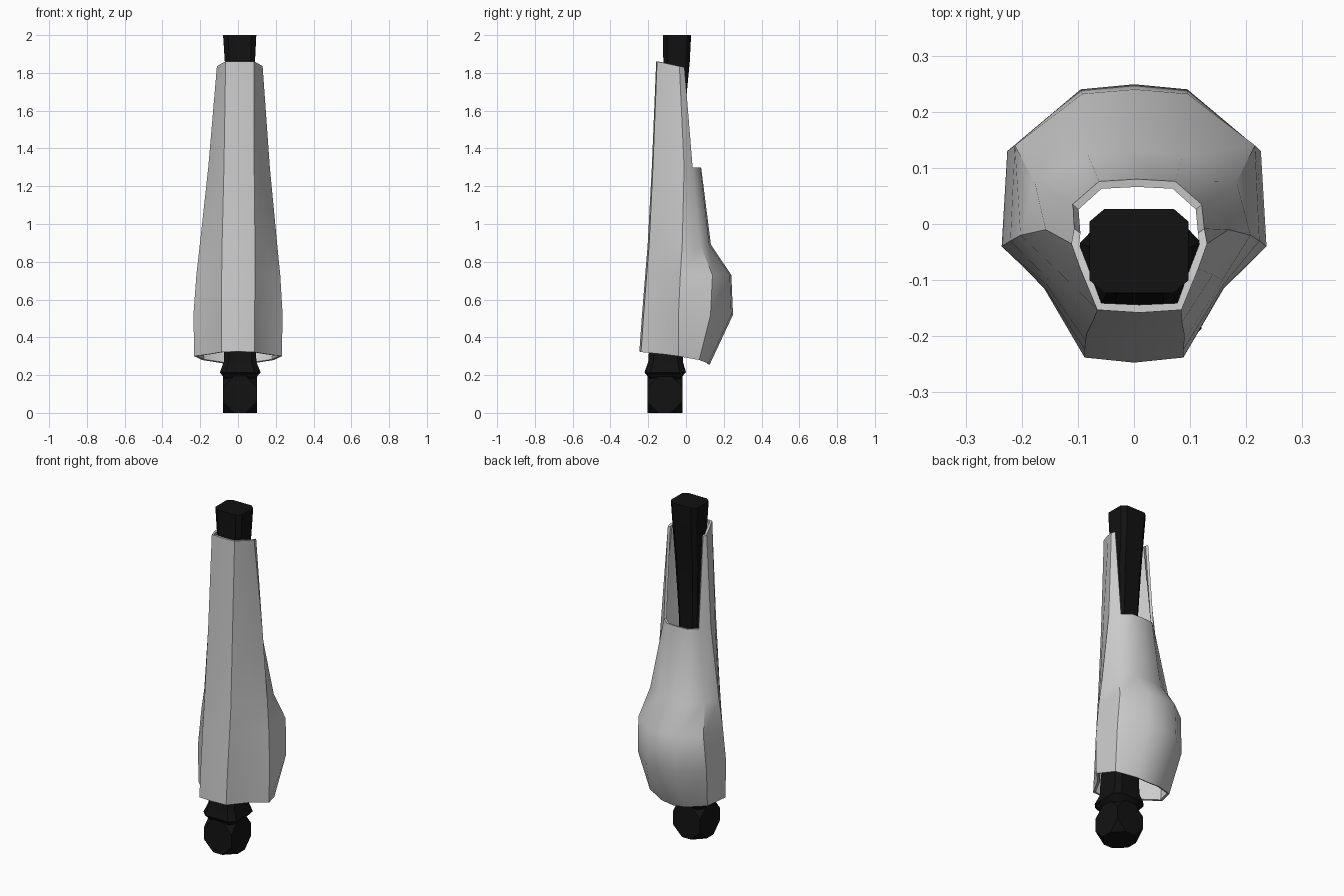
import bpy, bmesh

if "Cube" in bpy.data.objects:
    bpy.data.objects.remove(bpy.data.objects["Cube"])

black = bpy.data.materials.new("black")
black.diffuse_color = (0.006, 0.006, 0.006, 1)
black.use_nodes = True
black.node_tree.nodes["Principled BSDF"].inputs["Base Color"].default_value = black.diffuse_color


def finish(name, bm, mat=None, thickness=0, angle=0.6):
    bmesh.ops.recalc_face_normals(bm, faces=bm.faces)
    me = bpy.data.meshes.new(name)
    bm.to_mesh(me)
    bm.free()
    ob = bpy.data.objects.new(name, me)
    bpy.context.collection.objects.link(ob)
    bpy.ops.object.select_all(action='DESELECT')
    ob.select_set(True)
    bpy.context.view_layer.objects.active = ob
    if mat:
        me.materials.append(mat)
    if thickness:
        mod = ob.modifiers.new("wall", 'SOLIDIFY')
        mod.thickness = thickness
        mod.offset = -1
        bpy.ops.object.modifier_apply(modifier=mod.name)
    bpy.ops.object.shade_smooth_by_angle(angle=angle)
    return ob


def loft(bm, rings, caps):
    rows = [[bm.verts.new(p) for p in r] for r in rings]
    for a, b in zip(rows, rows[1:]):
        n = len(a)
        for i in range(n):
            bm.faces.new((a[i], a[(i + 1) % n], b[(i + 1) % n], b[i]))
    if caps:
        bm.faces.new(rows[0])
        bm.faces.new(rows[-1])
    return rows


def mirrored(half):
    """Half outline from front centre to back centre -> closed ring."""
    return half + [(-x, y, z) for x, y, z in reversed(half[1:-1])]


def level(z, pts):
    return [(x, y, z) for x, y in pts]


# Shin shell: half outlines, front centre round to back centre
halves = [
    [(0, -.247, .325), (.088, -.238, .322), (.16, -.115, .31), (.232, -.04, .3),
     (.19, .07, .28), (.08, .118, .262), (0, .125, .255)],
    level(.52, [(0, -.233), (.088, -.224), (.16, -.112), (.236, -.04),
                (.226, .13), (.095, .24), (0, .249)]),
    level(.73, [(0, -.216), (.088, -.208), (.158, -.108), (.222, -.03),
                (.214, .14), (.094, .232), (0, .24)]),
    level(.89, [(0, -.203), (.087, -.195), (.155, -.1), (.205, -.02),
                (.18, .075), (.085, .123), (0, .132)]),
    level(1.3, [(0, -.181), (.08, -.175), (.135, -.09), (.163, -.01),
                (.115, .035), (.068, .076), (0, .08)]),
]
bm = bmesh.new()
rows = loft(bm, [mirrored(h) for h in halves], False)

# Open-backed upper shell: columns 0-4 on each side only
top_half = [(0, -.158, 1.86), (.075, -.153, 1.86), (.105, -.08, 1.845),
            (.121, -.035, 1.835), (.116, -.008, 1.83)]
top = {i: bm.verts.new(p) for i, p in enumerate(top_half)}
top.update({12 - i: bm.verts.new((-x, y, z))
            for i, (x, y, z) in enumerate(top_half) if i})
for i in (8, 9, 10, 11, 0, 1, 2, 3):
    j = (i + 1) % 12
    bm.faces.new((rows[-1][i], rows[-1][j], top[j], top[i]))
for v in bm.verts:
    v.co.x += max(0, v.co.z - .5) * .007
finish("shin_shell", bm, thickness=.014)


def chamfered(z, cx, cy, hx, hy, c=.3):
    a, b = hx * (1 - c), hy * (1 - c)
    return [(cx + x, cy + y, z) for x, y in
            ((a, -hy), (hx, -b), (hx, b), (a, hy), (-a, hy), (-hx, b), (-hx, -b), (-a, -hy))]


# Inner leg strut with the flared ankle collar at its base
bm = bmesh.new()
loft(bm, [chamfered(*r) for r in (
    (.18, .01, -.112, .08, .08),
    (.215, .012, -.11, .108, .11),
    (.27, .011, -.108, .086, .092),
    (.36, .011, -.106, .084, .088),
    (.8, .01, -.085, .062, .062),
    (1.3, .01, -.07, .06, .052),
    (1.65, .01, -.062, .075, .062),
    (1.86, .01, -.05, .08, .07),
    (2.0, .009, -.048, .088, .075))], True)
finish("leg_strut", bm, black)

# Ankle joint: block with its corners cut away
bm = bmesh.new()
bmesh.ops.create_cube(bm, size=1)
for v in bm.verts:
    v.co = (v.co.x * .18 + .01, v.co.y * .185 - .112, v.co.z * .196 + .098)
bmesh.ops.bevel(bm, geom=bm.verts[:], offset=.06, segments=1, affect='VERTICES')
finish("ankle_joint", bm, black)
